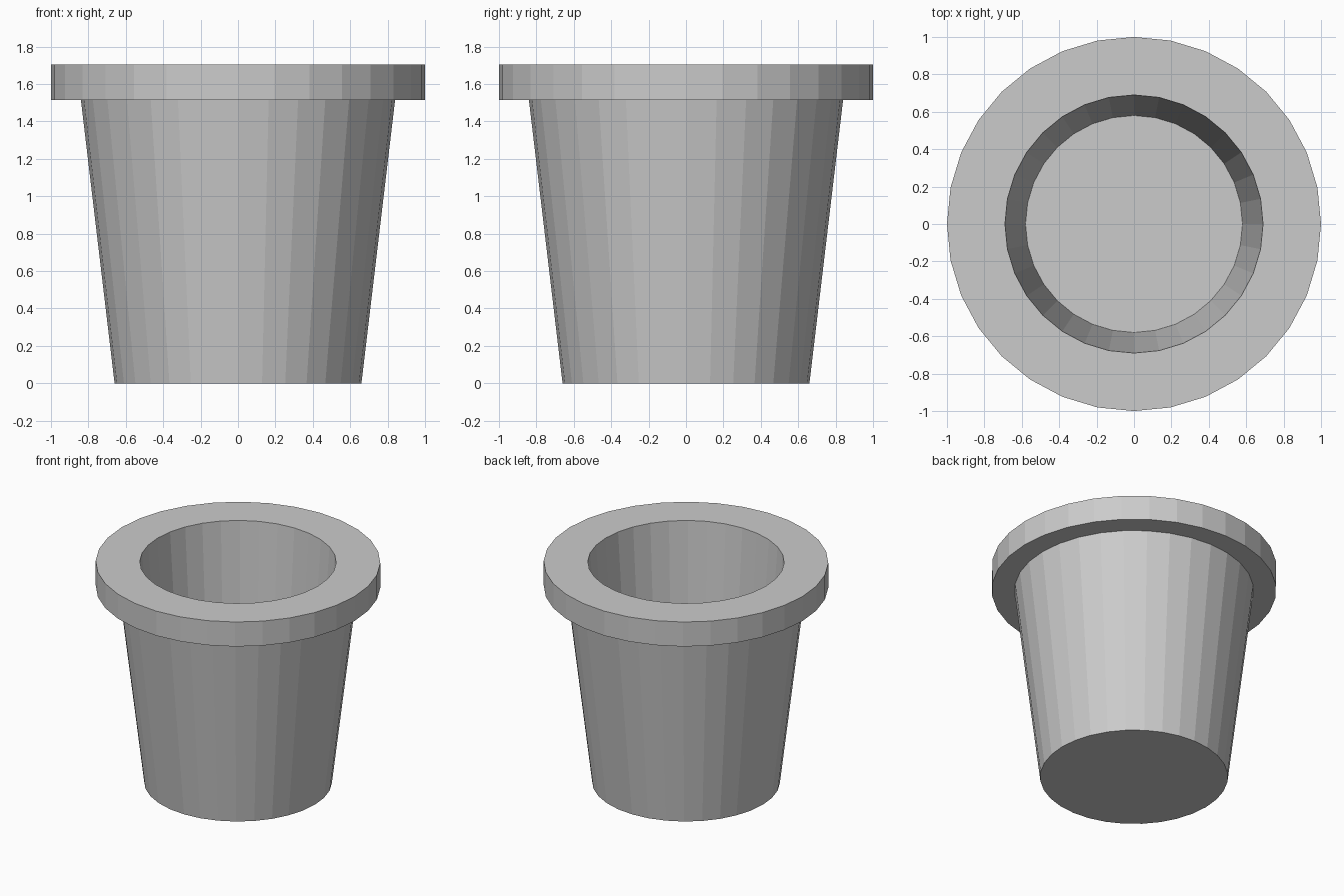
import bpy, bmesh
from math import cos, sin, tau

if "Cube" in bpy.data.objects:
    bpy.data.objects.remove(bpy.data.objects["Cube"])

SIDES = 32

def lathe(name, profile):
    """Closed, flat-shaded solid of revolution; first and last rings are capped."""
    bm = bmesh.new()
    rings = [[bm.verts.new((r * cos(tau * i / SIDES), r * sin(tau * i / SIDES), z))
              for i in range(SIDES)] for r, z in profile]
    for a, b in zip(rings, rings[1:]):
        for i in range(SIDES):
            j = (i + 1) % SIDES
            bm.faces.new((a[i], a[j], b[j], b[i]))
    bm.faces.new(rings[0][::-1])
    bm.faces.new(rings[-1])
    bmesh.ops.recalc_face_normals(bm, faces=bm.faces)
    mesh = bpy.data.meshes.new(name)
    bm.to_mesh(mesh)
    bm.free()
    obj = bpy.data.objects.new(name, mesh)
    bpy.context.collection.objects.link(obj)
    return obj

# Tapered pot: base, outer wall, overhanging rim, inner wall, inner floor
lathe("flower_pot", [
    (0.66, 0.0),
    (0.84, 1.515),
    (1.0, 1.515),
    (1.0, 1.705),
    (0.69, 1.705),
    (0.58, 0.20),
])
